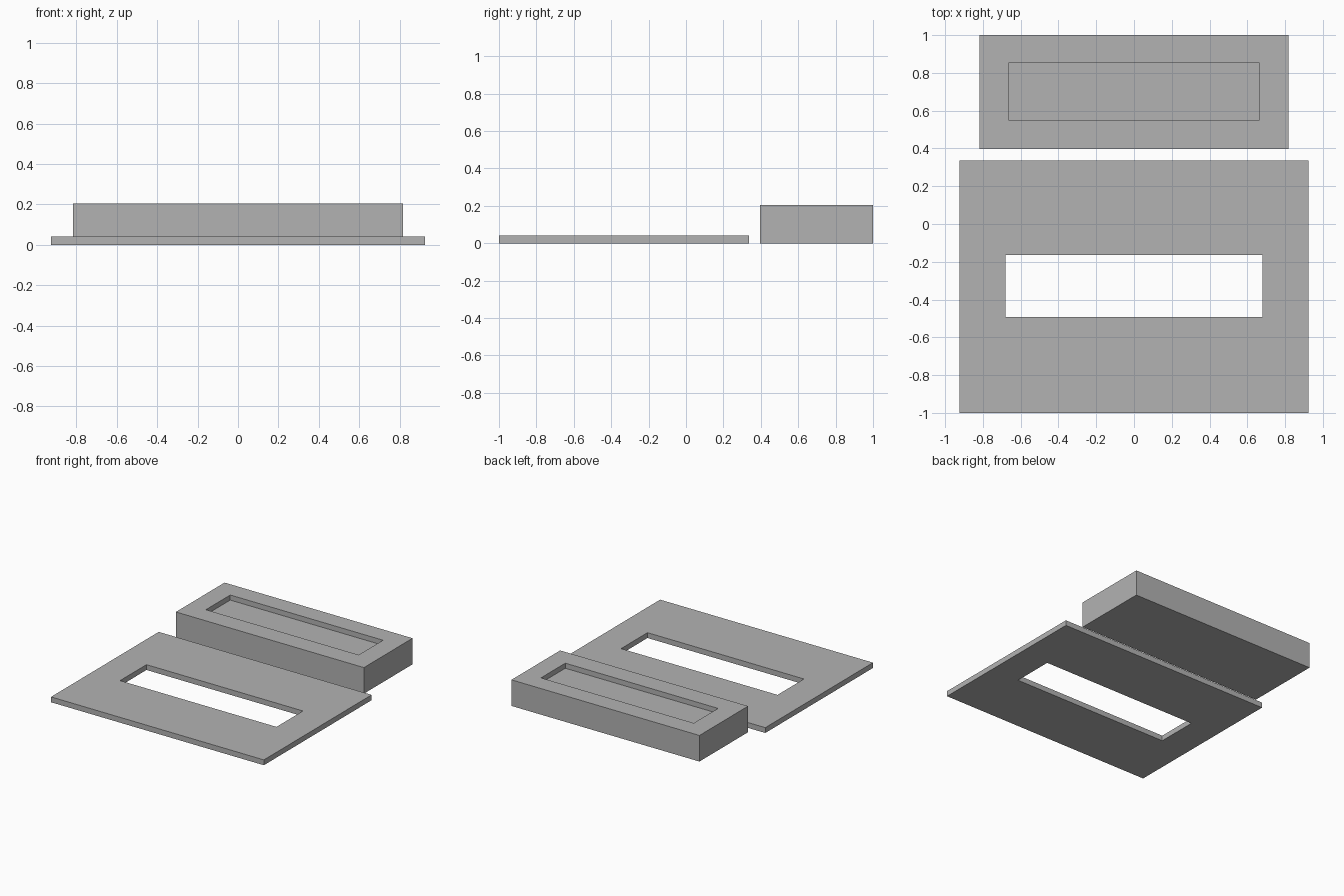
import bpy
import bmesh

default = bpy.data.objects.get("Cube")
if default:
    bpy.data.objects.remove(default, do_unlink=True)

grey = bpy.data.materials.new("mid grey")
grey.use_nodes = True
colour = (0.45, 0.45, 0.45, 1)
grey.diffuse_color = colour
grey.node_tree.nodes["Principled BSDF"].inputs["Base Color"].default_value = colour


def slab_with_opening(name, outer, inner, height, floor):
    """Rectangular slab with a pocket down to floor, or a through hole at floor 0.
    Rectangles are (half width, front y, back y)."""
    bm = bmesh.new()

    def ring(rect, z):
        w, front, back = rect
        corners = ((-w, front), (w, front), (w, back), (-w, back))
        return [bm.verts.new((x, y, z)) for x, y in corners]

    def bridge(a, b):
        for i in range(4):
            j = (i + 1) % 4
            bm.faces.new((a[i], a[j], b[j], b[i]))

    bottom, top = ring(outer, 0), ring(outer, height)
    rim, well = ring(inner, height), ring(inner, floor)
    for a, b in ((bottom, top), (top, rim), (rim, well)):
        bridge(a, b)
    if floor > 0:
        bm.faces.new(well)
        bm.faces.new(bottom[::-1])
    else:
        bridge(well, bottom)
    bmesh.ops.recalc_face_normals(bm, faces=bm.faces)
    mesh = bpy.data.meshes.new(name)
    bm.to_mesh(mesh)
    bm.free()
    mesh.materials.append(grey)
    obj = bpy.data.objects.new(name, mesh)
    bpy.context.collection.objects.link(obj)
    return obj


# Thin plate with a rectangular window right through it
slab_with_opening("window_plate", (0.925, -1, 0.337), (0.68, -0.493, -0.165), 0.042, 0)

# Thick block with a shallow pocket in its top
slab_with_opening("pocket_block", (0.817, 0.396, 1), (0.664, 0.55, 0.852), 0.205, 0.165)
